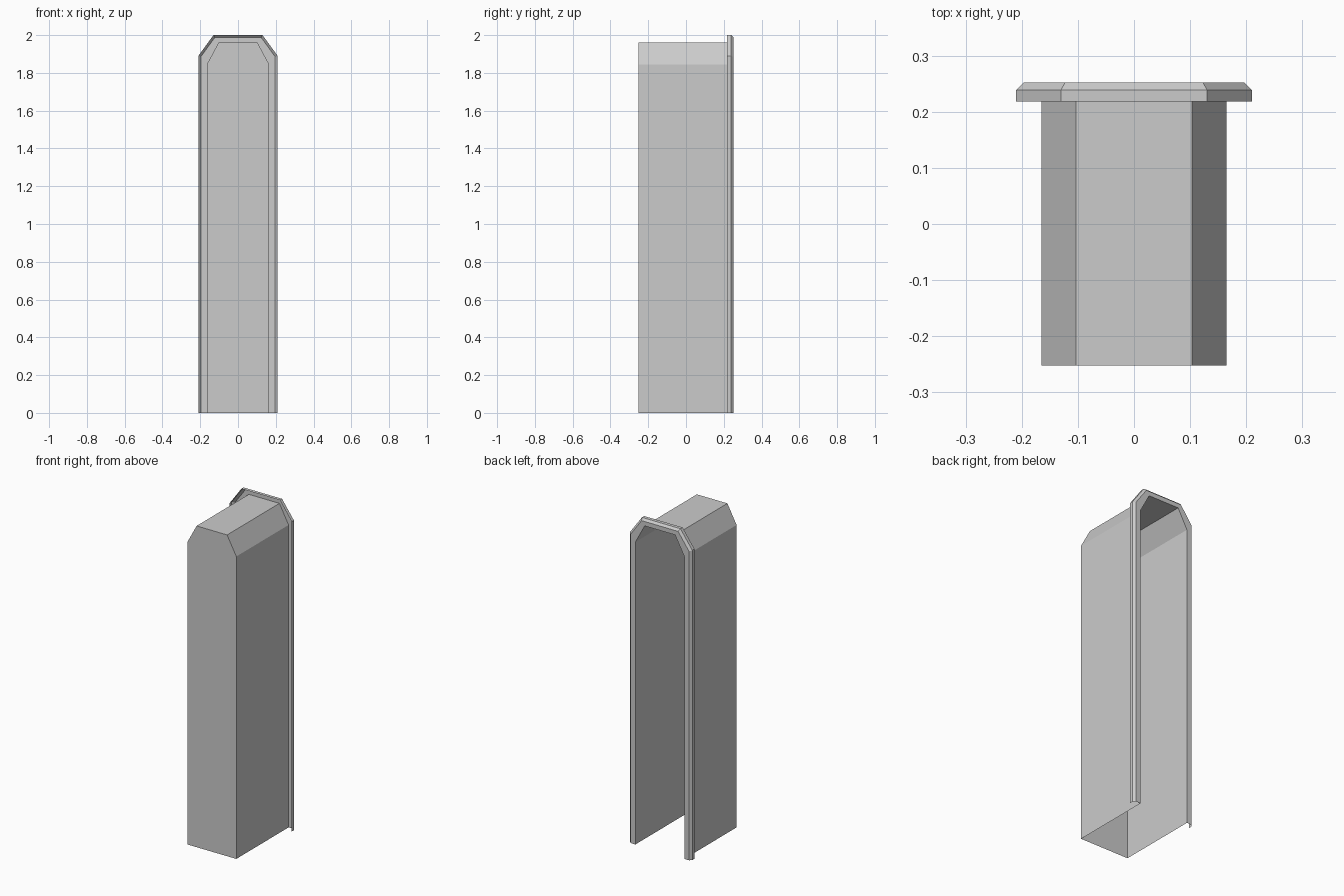
import bpy
import bmesh

cube = bpy.data.objects.get("Cube")
if cube:
    bpy.data.objects.remove(cube, do_unlink=True)

grey = bpy.data.materials.new("plain grey")
grey.use_nodes = True
colour = (0.6, 0.6, 0.6, 1)
grey.diffuse_color = colour
grey.node_tree.nodes["Principled BSDF"].inputs["Base Color"].default_value = colour


def arch(bm, y, side, shoulder, top_half, top):
    """Open outline: up one side, over the chamfered top, down the other."""
    half = [(side, 0), (side, shoulder), (top_half, top)]
    outline = half + [(-x, z) for x, z in reversed(half)]
    return [bm.verts.new((x, y, z)) for x, z in outline]


def loft(bm, rings):
    for a, b in zip(rings, rings[1:]):
        for i in range(len(a) - 1):
            bm.faces.new((a[i], a[i + 1], b[i + 1], b[i]))


# Thin recess, open at the back and underneath, with a hollow bevelled rim
bm = bmesh.new()
recess = (0.165, 1.845, 0.103, 1.96)
rim_face = (0.197, 1.885, 0.123, 1.987)
rim_edge = (0.21, 1.89, 0.13, 2.0)
rings = [
    arch(bm, -0.252, *recess),
    arch(bm, 0.252, *recess),
    arch(bm, 0.252, *rim_face),
    arch(bm, 0.239, *rim_edge),
    arch(bm, 0.218, *rim_edge),
]
loft(bm, rings)
bm.faces.new(rings[0])  # closed front panel
bmesh.ops.recalc_face_normals(bm, faces=bm.faces)

# The recess faces inward and the rim faces outward
bm.faces.ensure_lookup_table()
if bm.faces[-1].normal.y < 0:
    bmesh.ops.reverse_faces(bm, faces=bm.faces)

mesh = bpy.data.meshes.new("arched_recess")
bm.to_mesh(mesh)
bm.free()
mesh.materials.append(grey)
obj = bpy.data.objects.new("arched_recess", mesh)
bpy.context.collection.objects.link(obj)
